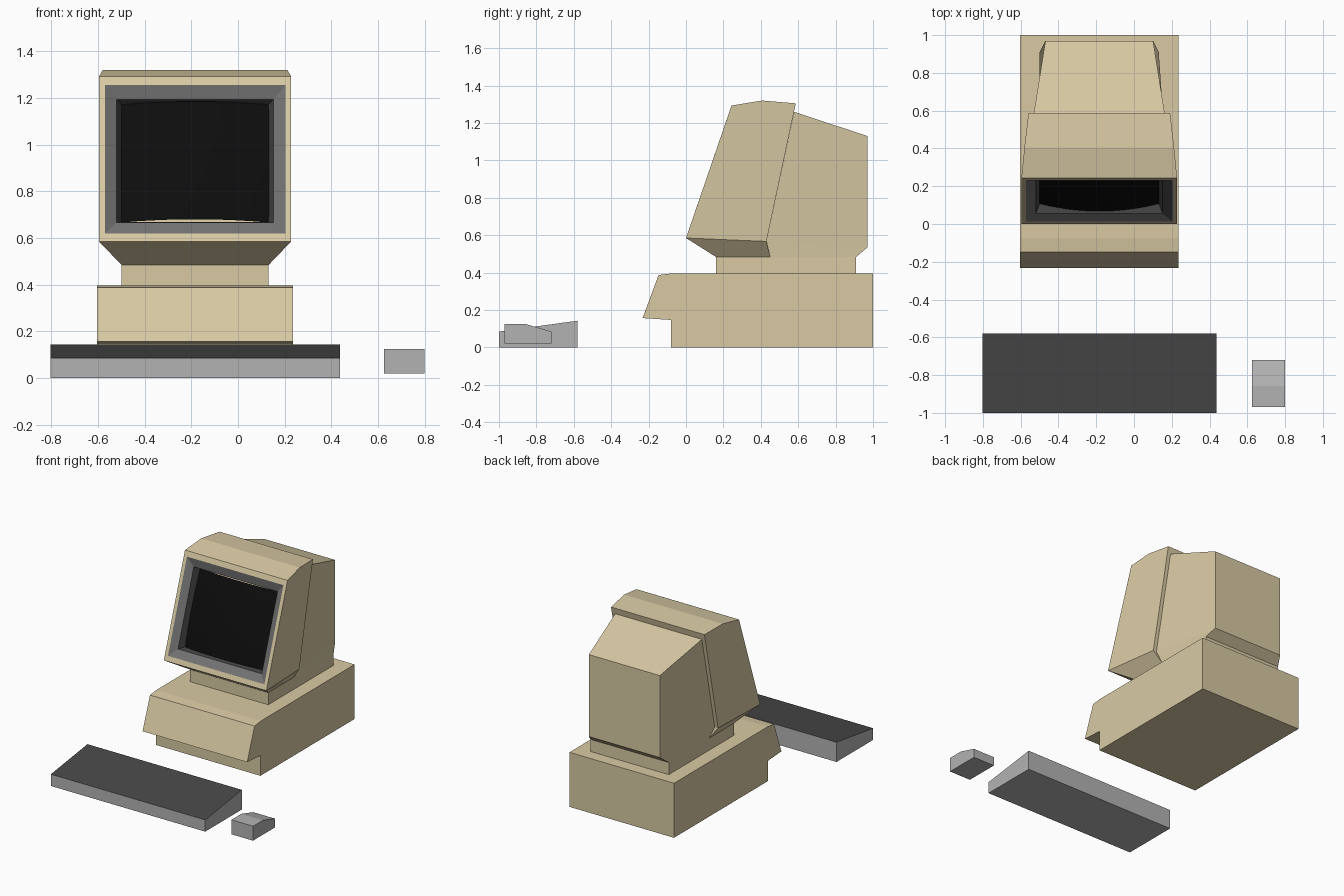
import bpy, bmesh

if "Cube" in bpy.data.objects:
    bpy.data.objects.remove(bpy.data.objects["Cube"])

CX = -0.184  # centre line of the computer


def material(name, rgb):
    m = bpy.data.materials.new(name)
    m.diffuse_color = (*rgb, 1)
    m.use_nodes = True
    m.node_tree.nodes["Principled BSDF"].inputs["Base Color"].default_value = m.diffuse_color
    return m


BEIGE = material("beige", (0.69, 0.59, 0.37))
GREY = material("grey", (0.45, 0.45, 0.45))
BEZEL = material("bezel_grey", (0.17, 0.17, 0.17))
DARK = material("dark_grey", (0.065, 0.065, 0.065))
BLACK = material("black", (0.004, 0.004, 0.004))


def finish(name, bm, *mats):
    me = bpy.data.meshes.new(name)
    bm.normal_update()
    bm.to_mesh(me)
    bm.free()
    ob = bpy.data.objects.new(name, me)
    for m in mats:
        me.materials.append(m)
    bpy.context.collection.objects.link(ob)
    return ob


def prism(name, profile, *mats, cx=CX, skip=(), dark=()):
    """Side profile of (y, z, half width), clockwise seen from +x; open at skip."""
    bm = bmesh.new()
    r = [bm.verts.new((cx + w, y, z)) for y, z, w in profile]
    l = [bm.verts.new((cx - w, y, z)) for y, z, w in profile]
    bm.faces.new(r[::-1])
    bm.faces.new(l)
    n = len(profile)
    for i in range(n):
        if i not in skip:
            j = (i + 1) % n
            f = bm.faces.new((r[i], r[j], l[j], l[i]))
            f.material_index = int(i in dark)
    return finish(name, bm, *mats)


def skirt(name, top, bottom):
    """Tapered underside between two (front, back) pairs of (y, z, half width)."""
    bm = bmesh.new()
    rings = []
    for a, b in (top, bottom):
        rings.append([bm.verts.new((CX + s * p[2], p[0], p[1]))
                      for p, s in ((a, -1), (a, 1), (b, 1), (b, -1))])
    t, u = rings
    for i in range(4):
        j = (i + 1) % 4
        bm.faces.new((t[i], u[i], u[j], t[j]))
    bm.faces.new(u[::-1])
    return finish(name, bm, BEIGE)


def on_face(x, s, d):
    """Point on the tilted monitor front: s up the slope, d inwards."""
    return (CX + x, 0.3246 * s + 0.946 * d, 0.585 + 0.946 * s - 0.3246 * d)


def frame(name, a, b, mat):
    """Ring between two rectangles (half width, low s, high s, depth)."""
    bm = bmesh.new()
    p, q = [[bm.verts.new(on_face(x, s, d)) for x, s in
             ((-w, lo), (w, lo), (w, hi), (-w, hi))] for w, lo, hi, d in (a, b)]
    for i in range(4):
        j = (i + 1) % 4
        bm.faces.new((p[i], p[j], q[j], q[i]))
    return finish(name, bm, mat)


# Desktop case with overhanging slanted front
case = [(-0.08, 0), (-0.08, 0.147), (-0.232, 0.157), (-0.147, 0.387),
        (-0.075, 0.396), (1, 0.396), (1, 0)]
prism("desktop_case", [(y, z, 0.42) for y, z in case], BEIGE)

# Monitor foot
foot = [(0.16, 0.39), (0.16, 0.484), (0.91, 0.484), (0.91, 0.39)]
prism("monitor_foot", [(y, z, 0.315) for y, z in foot], BEIGE)

# Monitor hood, open at the front and bottom
hood = [(0, 0.585, 0.412), (0.243, 1.293, 0.412), (0.406, 1.32, 0.396),
        (0.587, 1.305, 0.375), (0.43, 0.567, 0.375)]
prism("monitor_hood", hood, BEIGE, skip=(0, 4))
skirt("hood_underside", (hood[0], hood[4]), ((0.16, 0.484, 0.315), (0.45, 0.484, 0.315)))

# Monitor rear housing
rear = [(0.43, 0.567, 0.348), (0.578, 1.26, 0.348), (0.97, 1.13, 0.285), (0.97, 0.535, 0.285)]
prism("monitor_rear", rear, BEIGE, skip=(3,))
skirt("rear_underside", (rear[0], rear[3]), ((0.45, 0.484, 0.315), (0.91, 0.484, 0.315)))

# Nested frames stepping in to the screen
steps = [(0.412, 0, 0.7486, 0), (0.387, 0.037, 0.71, 0),
         (0.336, 0.095, 0.653, 0.025), (0.315, 0.113, 0.645, 0.075)]
for i, (name, mat) in enumerate((("front_rim", BEIGE), ("screen_bezel", BEZEL),
                                 ("screen_recess", DARK))):
    frame(name, steps[i], steps[i + 1], mat)

# Bulging screen glass
bm = bmesh.new()
N = 10
grid = []
for j in range(N + 1):
    v = 2 * j / N - 1
    grid.append([])
    for i in range(N + 1):
        u = 2 * i / N - 1
        d = 0.075 - 0.042 * (1 - u * u) - 0.012 * (1 - v * v)
        grid[j].append(bm.verts.new(on_face(0.316 * u, 0.379 + 0.267 * v, d)))
for j in range(N):
    for i in range(N):
        f = bm.faces.new((grid[j][i], grid[j][i + 1], grid[j + 1][i + 1], grid[j + 1][i]))
        f.smooth = True
finish("screen_glass", bm, BLACK)

# Keyboard wedge with dark top
keyboard = [(-1, 0), (-1, 0.085), (-0.58, 0.143), (-0.58, 0)]
prism("keyboard", [(y, z, 0.62) for y, z in keyboard], GREY, DARK, cx=-0.183, dark=(1,))

# Mouse
mouse = [(-0.97, 0.02), (-0.97, 0.125), (-0.857, 0.125), (-0.72, 0.085), (-0.72, 0.02)]
prism("mouse", [(y, z, 0.087) for y, z in mouse], GREY, cx=0.713)
